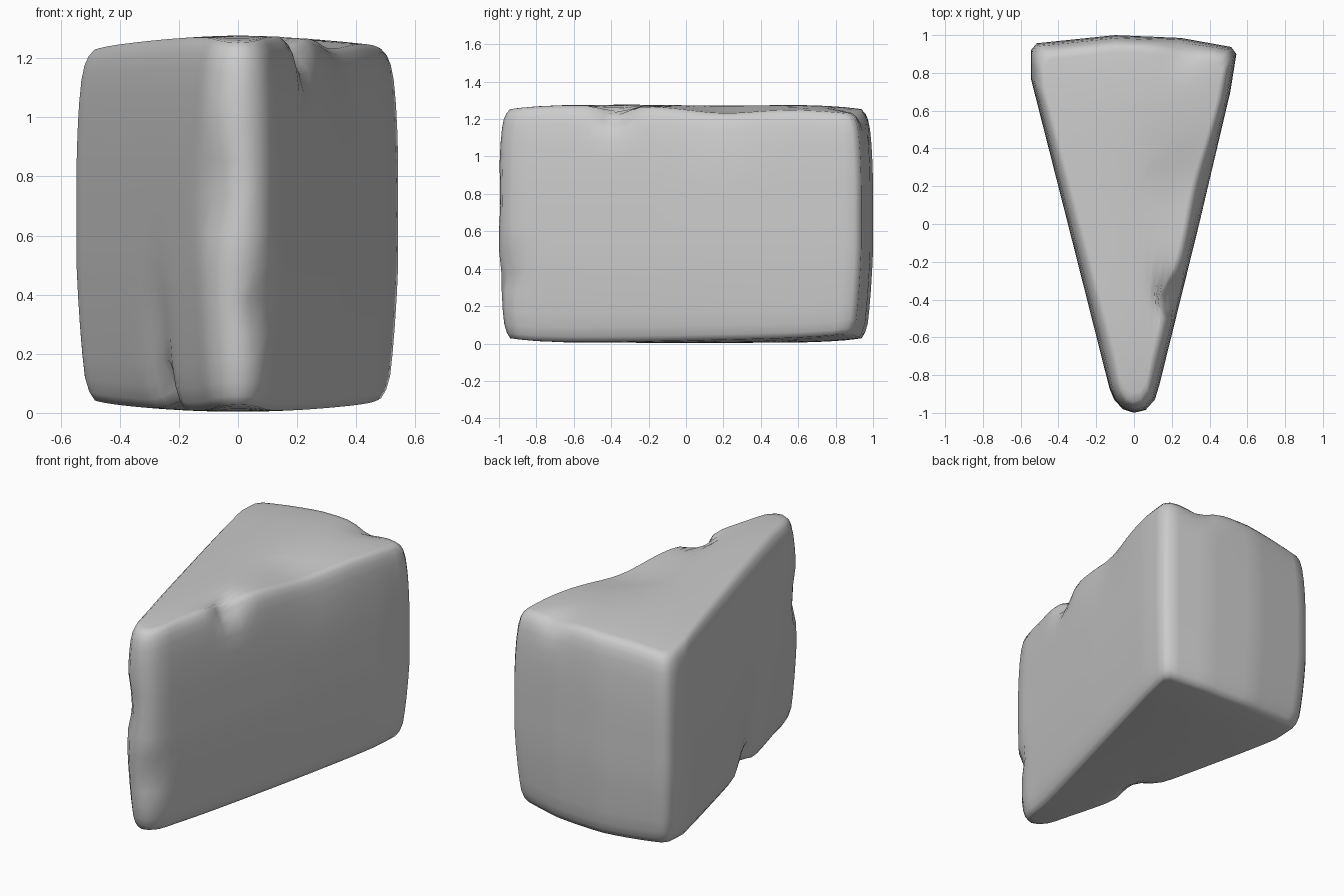
import bpy, bmesh, math
from mathutils import Vector

if "Cube" in bpy.data.objects:
    bpy.data.objects.remove(bpy.data.objects["Cube"])

# Plan outline of the wedge, counter-clockwise from the narrow front tip
outline = [(0, -1), (0.06, -0.985), (0.11, -0.93), (0.135, -0.85), (0.345, 0.0),
           (0.51, 0.7), (0.542, 0.9), (0.515, 0.937), (0.25, 0.985), (-0.1, 1.0),
           (-0.515, 0.957), (-0.546, 0.92), (-0.546, 0.77), (-0.35, 0.0),
           (-0.13, -0.87), (-0.105, -0.93), (-0.06, -0.98)]


def densify(pts, step):
    out = []
    for i, p in enumerate(pts):
        a, b = Vector(p), Vector(pts[(i + 1) % len(pts)])
        n = max(1, round((b - a).length / step))
        out += [a.lerp(b, k / n) for k in range(n)]
    return out


def inset(p, d):
    half = max(0.16, 0.345 + 0.24 * p.y)
    return Vector((p.x * (1 - d / half), p.y * (1 - d)))


# Gently crowned top and bottom surfaces
def top_z(p):
    return 1.277 - 0.14 * p.x ** 2 - 0.035 * abs(p.y) ** 6 - (0.02 * max(0, -p.x))


def bottom_z(p):
    return 0.004 + 0.14 * p.x ** 2 + 0.035 * abs(p.y) ** 6


pts = densify(outline, 0.07)
bm = bmesh.new()
rings = []


def add_ring(coords):
    rings.append([bm.verts.new(c) for c in coords])


# Bottom cap, bulging sides, top cap
cap = [0.2, 0.4, 0.6, 0.75, 0.88, 0.96, 1.0]
centre = Vector((0, 0.2))


def add_cap(zf, factors):
    for s in factors:
        flat = [centre.lerp(inset(p, 0.06), s) for p in pts]
        add_ring([(q.x, q.y, zf(q)) for q in flat])


add_cap(bottom_z, cap)
for d, h in [(0.042, 0.022), (0.028, 0.06), (0.02, 0.12), (0.012, 0.2), (0.005, 0.29),
             (0, 0.38), (0, 0.48), (0, 0.58), (0, 0.68), (0.003, 0.77), (0.008, 0.85),
             (0.016, 0.92), (0.026, 0.96), (0.04, 0.985)]:
    flat = [inset(p, d) for p in pts]
    add_ring([(q.x, q.y, bottom_z(q) + (top_z(q) - bottom_z(q)) * h) for q in flat])
add_cap(top_z, cap[::-1])

n = len(pts)
for lo, hi in zip(rings, rings[1:]):
    for i in range(n):
        j = (i + 1) % n
        bm.faces.new((lo[i], lo[j], hi[j], hi[i]))
for ring, zf in ((rings[0], bottom_z), (rings[-1], top_z)):
    mid = bm.verts.new((centre.x, centre.y, zf(centre)))
    for i in range(n):
        bm.faces.new((ring[i], ring[(i + 1) % n], mid))

# Chips and worn dents: centre, push, radius
dents = [((0.21, -0.38, 1.25), (-0.05, 0, -0.06), 0.09),
         ((0.3, 0.2, 1.26), (-0.02, 0, -0.03), 0.25),
         ((0.27, 0.95, 1.25), (0, -0.02, -0.035), 0.1),
         ((-0.28, -0.25, 0.04), (0.06, 0, 0.05), 0.11),
         ((-0.29, -0.25, 0.3), (0.02, 0, 0), 0.16),
         ((0.1, -0.98, 0.36), (-0.03, 0.04, 0), 0.08),
         ((-0.1, -0.97, 0.78), (0.03, 0.02, 0), 0.11)]
for v in bm.verts:
    move = Vector()
    for c, push, r in dents:
        move += Vector(push) * math.exp(-((v.co - Vector(c)).length / r) ** 2)
    v.co += move

bmesh.ops.recalc_face_normals(bm, faces=bm.faces)
for f in bm.faces:
    f.smooth = True
mesh = bpy.data.meshes.new("wedge_stone")
bm.to_mesh(mesh)
bm.free()
stone = bpy.data.objects.new("wedge_stone", mesh)
bpy.context.collection.objects.link(stone)
